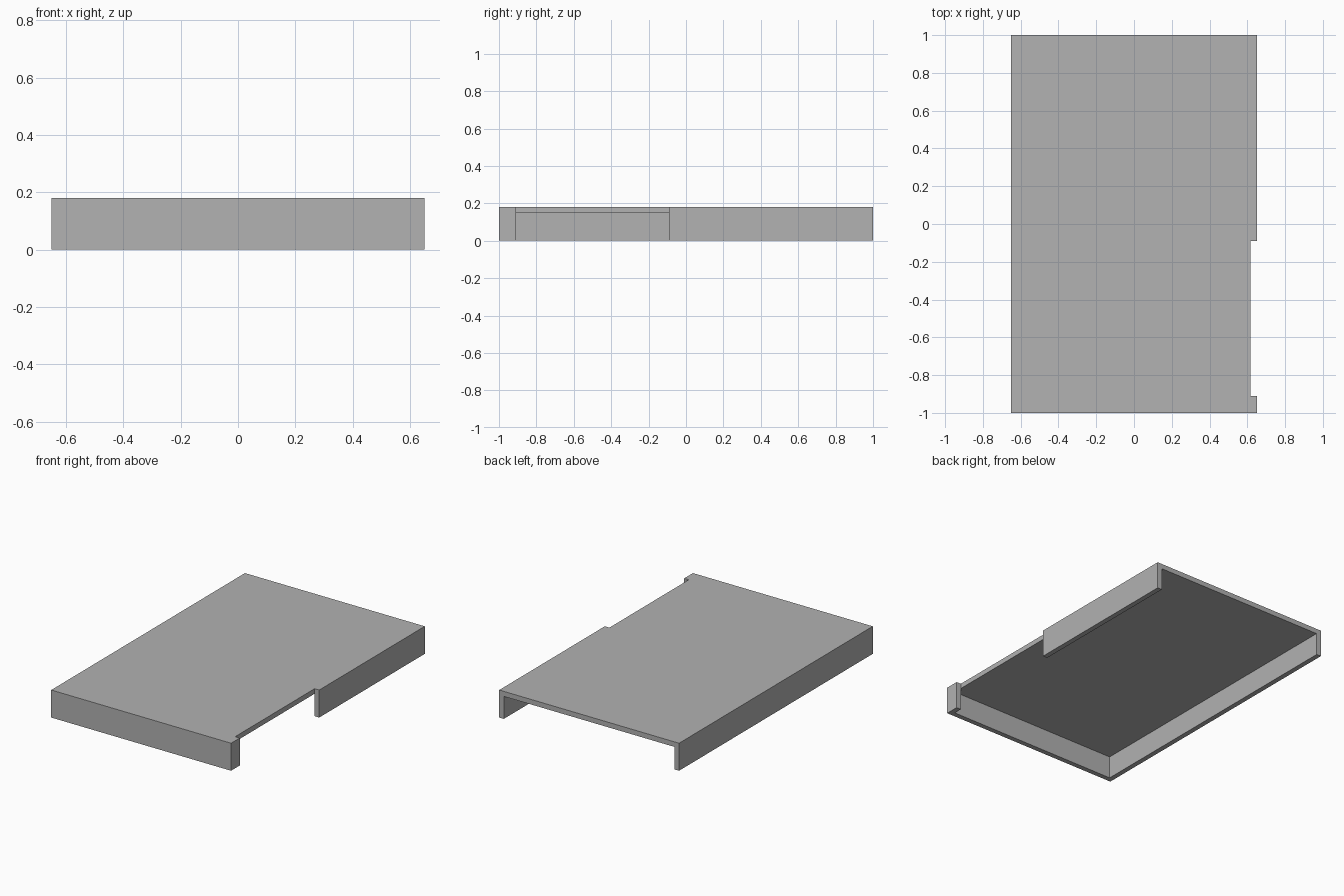
import bpy
import bmesh
from mathutils import Vector

HALF_X, HALF_Y, HEIGHT = 0.65, 1.0, 0.18
WALL = 0.033          # thickness of the rims and the top panel
OVER = 0.2            # how far cutters reach past the body

cube = bpy.data.objects.get("Cube")
if cube:
    bpy.data.objects.remove(cube, do_unlink=True)

grey = bpy.data.materials.new("plain grey")
grey.use_nodes = True
colour = (0.445, 0.445, 0.445, 1.0)
grey.diffuse_color = colour
for node in grey.node_tree.nodes:
    if node.type == 'BSDF_PRINCIPLED':
        node.inputs["Base Color"].default_value = colour


def box(name, low, high):
    """Add a box between two opposite corners."""
    low, high = Vector(low), Vector(high)
    bm = bmesh.new()
    bmesh.ops.create_cube(bm, size=1.0)
    bmesh.ops.scale(bm, vec=high - low, verts=bm.verts)
    bmesh.ops.translate(bm, vec=(low + high) / 2, verts=bm.verts)
    mesh = bpy.data.meshes.new(name)
    bm.to_mesh(mesh)
    bm.free()
    mesh.materials.append(grey)
    obj = bpy.data.objects.new(name, mesh)
    bpy.context.collection.objects.link(obj)
    return obj


def cut(target, cutter):
    """Subtract a hidden cutter and apply the result."""
    cutter.hide_render = True
    mod = target.modifiers.new(cutter.name, 'BOOLEAN')
    mod.operation = 'DIFFERENCE'
    mod.solver = 'EXACT'
    mod.object = cutter
    bpy.context.view_layer.objects.active = target
    bpy.ops.object.modifier_apply(modifier=mod.name)
    bpy.data.objects.remove(cutter, do_unlink=True)


# Panel with downturned rims
cover = box("cover_panel", (-HALF_X, -HALF_Y, 0), (HALF_X, HALF_Y, HEIGHT))

# Hollow underside, open at the bottom and the back
cut(cover, box("underside_cutter",
               (WALL - HALF_X, WALL - HALF_Y, -OVER),
               (HALF_X - WALL, HALF_Y + OVER, HEIGHT - WALL)))

# Gap in one side rim
cut(cover, box("side_gap_cutter",
               (HALF_X - WALL, -0.91, -OVER),
               (HALF_X + OVER, -0.09, HEIGHT + OVER)))
